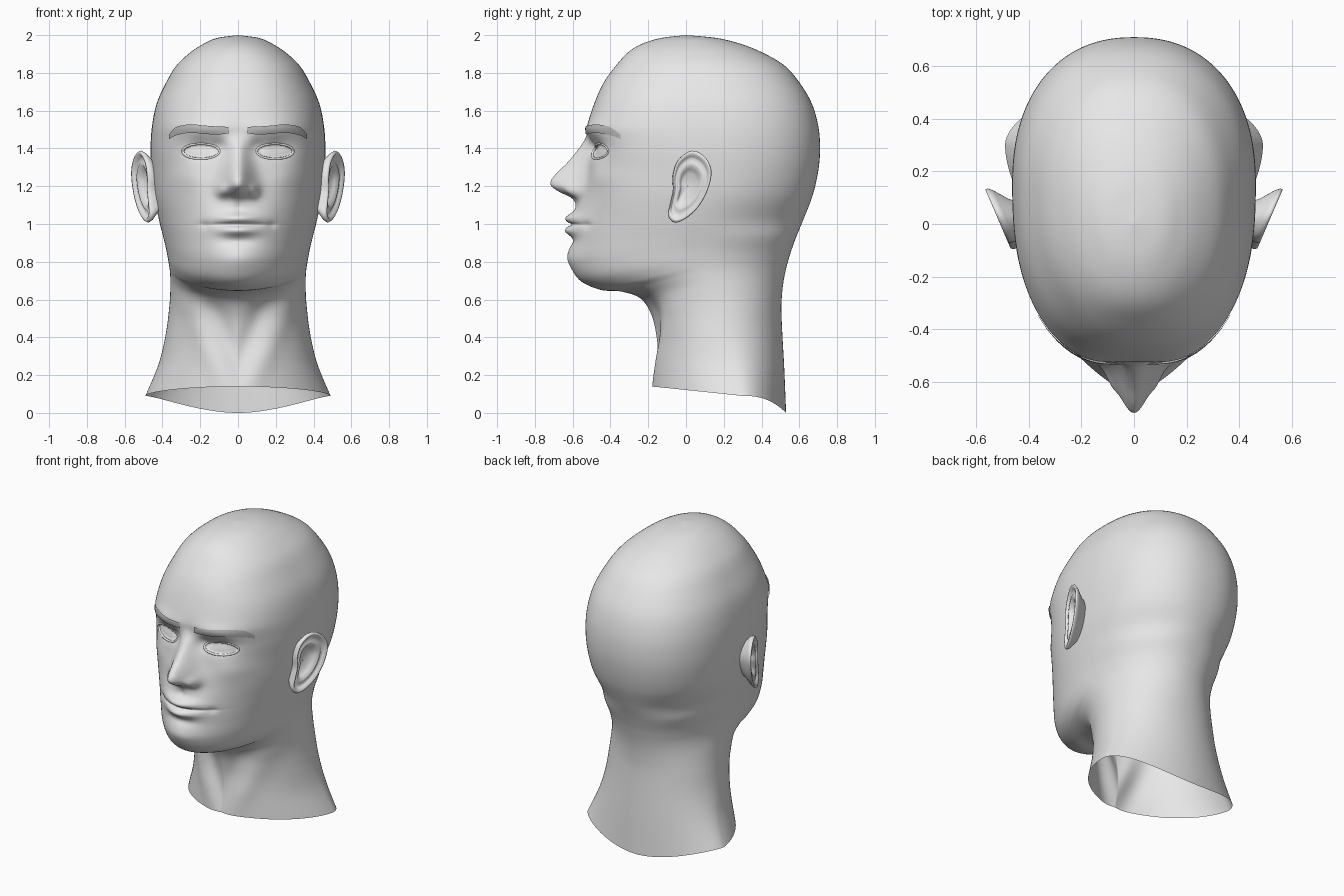
import bpy, bmesh, math
from mathutils import Vector
from mathutils.bvhtree import BVHTree

if "Cube" in bpy.data.objects:
    bpy.data.objects.remove(bpy.data.objects["Cube"])


def material(name, v):
    m = bpy.data.materials.new(name)
    m.diffuse_color = (v, v, v, 1)
    m.use_nodes = True
    m.node_tree.nodes["Principled BSDF"].inputs["Base Color"].default_value = m.diffuse_color
    return m


SKIN = material("light_grey", 0.8)
BROW = material("mid_grey", 0.5)


def finish(name, data, mat):
    ob = bpy.data.objects.new(name, data)
    bpy.context.collection.objects.link(ob)
    data.materials.append(mat)
    mir = ob.modifiers.new("mirror", 'MIRROR')
    mir.merge_threshold = 0.0005
    return ob


def mesh_part(name, bm, mat):
    for f in bm.faces:
        f.smooth = True
    me = bpy.data.meshes.new(name)
    bm.to_mesh(me)
    bm.free()
    return finish(name, me, mat)


def grid(bm, rows, closed=False):
    vs = [[bm.verts.new(p) for p in r] for r in rows]
    n = len(rows[0])
    for a, b in zip(vs, vs[1:]):
        for j in range(n if closed else n - 1):
            k = (j + 1) % n
            bm.faces.new((a[j], b[j], b[k], a[k]))


def spline(pts, i, t, closed=False):
    n = len(pts)
    idx = (lambda k: k % n) if closed else (lambda k: min(max(k, 0), n - 1))
    a, b, c, d = (pts[idx(i + k)] for k in (-1, 0, 1, 2))
    return [0.5 * (2 * q + (r - p) * t + (2 * p - 5 * q + 4 * r - s) * t * t
                   + (3 * q - p - 3 * r + s) * t ** 3) for p, q, r, s in zip(a, b, c, d)]


def smooth(t):
    t = min(max(t, 0), 1)
    return t * t * (3 - 2 * t)


def table(tab, z):
    """Smooth lookup in a (height, value) table, listed from the top down."""
    for i in range(len(tab) - 1):
        z0, z1 = tab[i][0], tab[i + 1][0]
        if z1 <= z <= z0:
            return spline([(v,) for _, v in tab], i, (z0 - z) / (z0 - z1))[0]
    return 0.0


# Level rings of the skull: z, front y, side x, side y, back y, roundness
SKULL = [(2.0, 0, 0, 0, 0, 2), (1.985, -.13, .11, .02, .16, 2), (1.955, -.23, .18, .03, .285, 2.1),
         (1.91, -.305, .25, .05, .40, 2.2), (1.84, -.37, .325, .08, .52, 2.3),
         (1.75, -.435, .38, .11, .60, 2.35), (1.64, -.485, .43, .13, .665, 2.45),
         (1.52, -.52, .455, .15, .70, 2.55), (1.4, -.515, .463, .15, .71, 2.5),
         (1.28, -.525, .458, .14, .70, 2.35), (1.15, -.555, .445, .11, .67, 2.2),
         (1.02, -.588, .418, .07, .62, 2.05)]
# Tilted rings of jaw and neck: front y,z / side x,y,z / back y,z / roundness front, back
JAW_NECK = [(-.605, .91, .398, .055, .94, .583, .93, 1.96, 2.2), (-.61, .80, .382, .05, .875, .556, .855, 1.9, 2.15),
            (-.565, .705, .373, .055, .83, .541, .805, 1.88, 2.12), (-.455, .652, .366, .07, .79, .528, .755, 1.88, 2.1),
            (-.34, .642, .36, .10, .745, .517, .70, 1.92, 2.1), (-.24, .605, .358, .14, .68, .509, .635, 1.97, 2.1),
            (-.185, .52, .362, .18, .58, .505, .55, 2, 2.1), (-.165, .41, .382, .21, .42, .51, .42, 2, 2.05),
            (-.17, .28, .42, .26, .26, .52, .24, 1.95, 1.95), (-.18, .14, .49, .30, .09, .53, 0, 1.8, 1.85)]
RINGS = [(f, z, x, s, z, b, z, n, min(n, 2.25)) for z, f, x, s, b, n in SKULL] + JAW_NECK

# Nose projection and width by height
NOSE = [(1.53, 0), (1.47, .006), (1.4, .052), (1.33, .105), (1.25, .17), (1.205, .175), (1.17, .12),
        (1.14, .05), (1.115, .018), (1.08, 0), (1.05, 0)]
NOSE_W = [(1.6, .06), (1.5, .06), (1.4, .056), (1.3, .068), (1.2, .08), (1.0, .085)]
# Face bumps: x, z, x spread, z spread, amount
BUMPS = [(.20, 1.505, .14, .04, .016), (.195, 1.40, .085, .05, -.03), (.10, 1.41, .04, .04, -.018),
         (.27, 1.25, .10, .07, .014), (.26, 1.03, .09, .09, -.006),
         (.082, 1.175, .03, .036, .032), (0, 1.04, .15, .07, .022),
         (0, 1.03, .11, .026, .032), (0, .965, .10, .027, .036), (0, .997, .14, .008, -.02),
         (.18, .995, .025, .02, -.008), (0, .908, .09, .025, -.010), (0, .82, .12, .06, .016),
         (0, 1.085, .018, .025, -.006)]
EX, EZ, EW, EH = .195, 1.385, .094, .038


def gauss(t):
    return math.exp(-t * t) if abs(t) < 4 else 0.0


def shape_face(x, y, z):
    if y < -.05 and .66 < z < 1.75:
        w = smooth((-.05 - y) / .25)
        d = table(NOSE, z)
        if d:
            d *= gauss(x / table(NOSE_W, z))
        for bx, bz, sx, sz, k in BUMPS:
            d += k * gauss((x - bx) / sx) * gauss((z - bz) / sz)
        # Eye openings are set back behind the lids
        r = math.hypot((x - EX) / EW, (z - EZ) / EH)
        d -= .012 * smooth((1.05 - r) / .15) - .008 * smooth(1 - r)
        y -= d * w
    if z < .68:
        # Neck muscles running from behind the ear to the throat
        f = smooth((.68 - z) / .15) * smooth((y + .32) / .1) * smooth((.2 - y) / .15) * smooth((z + .05) / .4)
        d = x - (.10 + (z - .2) * .42)
        k = f * (.012 * gauss(d / .07) - .022 * gauss((d + .12) / .07))
        v = Vector((x, y - .2, 0)).normalized() * k
        x, y = x + v.x, y + v.y
    return x, y, z


# Head and neck shell (right half, mirrored)
COLS = 160
rows = []
for i in range(len(RINGS) - 1):
    steps = 18 if 7 <= i < 13 else 8
    for s in range(steps + (i == len(RINGS) - 2)):
        fy, fz, sx, sy, sz, by, bz, nf, nb = spline(RINGS, i, s / steps)
        row = []
        for j in range(COLS + 1):
            u = math.pi * j / COLS
            u -= .45 * math.sin(u)
            front = u < math.pi / 2
            n = nf if front else nb
            c = abs(math.cos(u)) ** (2 / n)
            x = max(sx, 0) * abs(math.sin(u)) ** (2 / n)
            ey, ez = (fy, fz) if front else (by, bz)
            # the lower hem stays level at the sides and dips at the nape
            drop = c if front or i < 18 else c ** (1 + (i - 18 + s / steps) * .5)
            p = shape_face(x, sy + (ey - sy) * c, sz + (ez - sz) * drop)
            row.append((0 if j in (0, COLS) else p[0], p[1], p[2]))
        rows.append(row)
bm = bmesh.new()
grid(bm, rows)
bmesh.ops.remove_doubles(bm, verts=bm.verts, dist=.0001)
tree = BVHTree.FromBMesh(bm)
mesh_part("head", bm, SKIN)


def skin_y(x, z):
    hit = tree.ray_cast(Vector((x, -2, z)), Vector((0, 1, 0)))[0]
    return hit.y if hit else -.4


# Eyelid rims
cu = bpy.data.curves.new("eyelids", 'CURVE')
cu.dimensions = '3D'
cu.bevel_depth = .007
cu.bevel_resolution = 2
sp = cu.splines.new('POLY')
sp.points.add(47)
for k, p in enumerate(sp.points):
    a = math.tau * k / 48
    x, z = EX + EW * 1.03 * math.cos(a), EZ + EH * 1.06 * math.sin(a)
    p.co = (x, skin_y(x, z) + .002, z, 1)
sp.use_cyclic_u = True
finish("eyelids", cu, SKIN)

# Eyebrows: thin strips following the brow (x, z, half width)
PATH = [(.05, 1.495, .019), (.15, 1.497, .022), (.25, 1.505, .022), (.325, 1.492, .022), (.365, 1.462, .012)]
rows = []
for i in range(4):
    for s in range(8 + (i == 3)):
        x, z, h = spline(PATH, i, s / 8)
        zs = [z + h * v / 2 for v in range(-2, 3)]
        rows.append([(x, skin_y(x, q) - .008, q) for q in zs])
bm = bmesh.new()
grid(bm, rows)
bmesh.ops.reverse_faces(bm, faces=[f for f in bm.faces if f.normal.y > 0])
bm.normal_update()
if sum(f.normal.y for f in bm.faces) > 0:
    bmesh.ops.reverse_faces(bm, faces=bm.faces)
mesh_part("eyebrows", bm, BROW)

# Ears: outline (y, z), then concentric rings (scale, outward offset)
OUTLINE = [(-.07, 1.26), (-.04, 1.34), (.03, 1.388), (.10, 1.355), (.135, 1.28), (.115, 1.18),
           (.065, 1.09), (0, 1.03), (-.06, 1.008), (-.095, 1.045), (-.085, 1.11), (-.07, 1.18)]
EAR = [(.5, -.12), (.7, -.06), (.94, -.02), (1.0, 0), (.97, .01), (.91, .01), (.84, -.002), (.77, -.012),
       (.68, -.003), (.58, -.002), (.48, -.02), (.36, -.034), (.01, -.036)]
loop = [spline(OUTLINE, i, s / 5, True) for i in range(len(OUTLINE)) for s in range(5)]
rows = []
for k, d in EAR:
    ring = []
    for y, z in loop:
        y, z = .01 + (y - .01) * k, 1.2 + (z - 1.2) * k
        ring.append((.456 + (y + .1) * .43 + d, y, z))
    rows.append(ring)
bm = bmesh.new()
grid(bm, rows, True)
bmesh.ops.recalc_face_normals(bm, faces=bm.faces)
mesh_part("ears", bm, SKIN)
